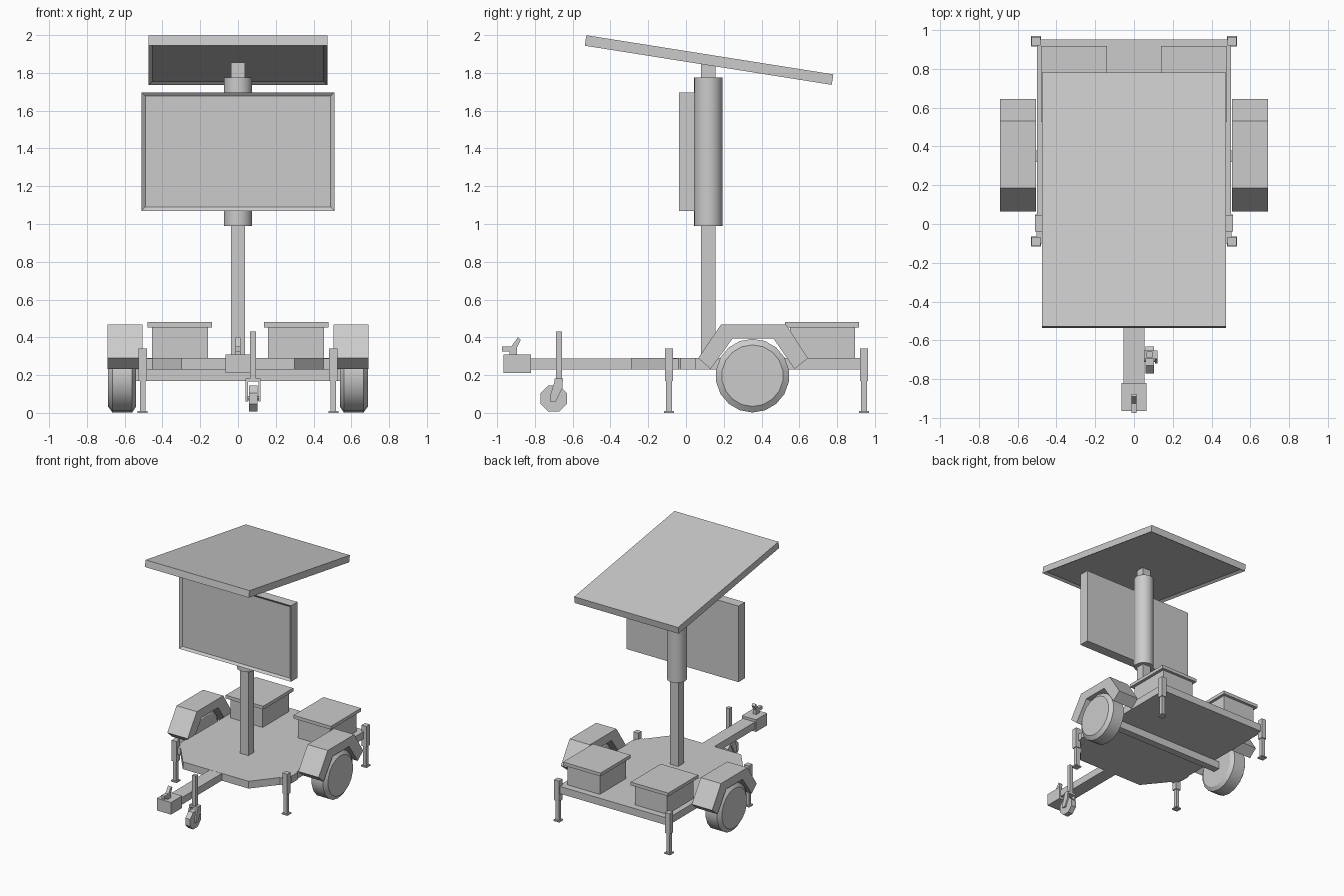
import bpy, bmesh, math
from mathutils import Vector, Matrix

if "Cube" in bpy.data.objects:
    bpy.data.objects.remove(bpy.data.objects["Cube"])


def finish(name, bm):
    bmesh.ops.recalc_face_normals(bm, faces=bm.faces)
    me = bpy.data.meshes.new(name)
    bm.to_mesh(me)
    bm.free()
    ob = bpy.data.objects.new(name, me)
    bpy.context.collection.objects.link(ob)
    return ob


def box_bm(lo, hi):
    bm = bmesh.new()
    lo, hi = Vector(lo), Vector(hi)
    bmesh.ops.create_cube(bm, size=1, matrix=Matrix.Translation((lo + hi) / 2)
                          @ Matrix.Diagonal((*(hi - lo), 1)))
    return bm


def box(name, lo, hi):
    return finish(name, box_bm(lo, hi))


def recess(bm, normal, rim, depth):
    # inset the face pointing along normal and sink it
    bm.normal_update()
    face = max(bm.faces, key=lambda f: f.normal.dot(Vector(normal)))
    bmesh.ops.inset_region(bm, faces=[face], thickness=rim)
    bmesh.ops.translate(bm, verts=face.verts, vec=-depth * Vector(normal))


def extrude(name, pts, vec):
    # closed polygon swept along vec
    bm = bmesh.new()
    face = bm.faces.new([bm.verts.new(p) for p in pts])
    ext = bmesh.ops.extrude_face_region(bm, geom=[face])
    verts = [v for v in ext["geom"] if isinstance(v, bmesh.types.BMVert)]
    bmesh.ops.translate(bm, verts=verts, vec=vec)
    return finish(name, bm)


def side_profile(name, yz, x0, x1):
    return extrude(name, [(x0, y, z) for y, z in yz], (x1 - x0, 0, 0))


def lathe(name, profile, n, centre, axis, phase=0.0):
    # profile of (distance along axis, radius), capped both ends
    bm = bmesh.new()
    rings = []
    for d, r in profile:
        ring = []
        for i in range(n):
            a = 2 * math.pi * (i + phase) / n
            u, v = r * math.cos(a), r * math.sin(a)
            p = (d, u, v) if axis == "x" else (u, v, d)
            ring.append(bm.verts.new(Vector(centre) + Vector(p)))
        rings.append(ring)
    for a, b in zip(rings, rings[1:]):
        for i in range(n):
            j = (i + 1) % n
            bm.faces.new((a[i], a[j], b[j], b[i]))
    bm.faces.new(rings[0])
    bm.faces.new(rings[-1])
    return finish(name, bm)


def smooth(ob, deg=30):
    bpy.ops.object.select_all(action="DESELECT")
    ob.select_set(True)
    bpy.context.view_layer.objects.active = ob
    bpy.ops.object.shade_smooth_by_angle(angle=math.radians(deg))


def mirror(ob):
    m = ob.modifiers.new("mirror_x", "MIRROR")
    m.use_axis[0] = True
    m.use_mirror_merge = False
    return ob


# Deck with chamfered front
half = [(.30, -.29), (.51, -.03), (.51, .05), (.50, .05), (.50, .95)]
outline = half + [(-x, y) for x, y in reversed(half)]
extrude("deck", [(x, y, .23) for x, y in outline], (0, 0, .06))

# Tongue, coupler and coupler handle
box("tongue", (-.055, -.83, .23), (.055, -.2, .289))
box("coupler", (-.065, -.965, .21), (.065, -.82, .31))
side_profile("coupler_handle",
             [(-.935, .30), (-.895, .30), (-.895, .345), (-.875, .385), (-.89, .40),
              (-.925, .352), (-.975, .352), (-.975, .325), (-.935, .325)], -.014, .014)

# Jockey wheel at the tongue's side
JX = .08
box("jockey_tube", (JX - .016, -.688, .18), (JX + .016, -.657, .43))
box("jockey_fork_top", (JX - .04, -.695, .165), (JX + .04, -.652, .183))
for s in (-1, 1):
    side_profile("jockey_fork_arm", [(-.695, .17), (-.655, .17), (-.655, .13),
                                     (-.69, .06), (-.72, .06), (-.72, .09)],
                 JX + s * .028, JX + s * .04)
lathe("jockey_wheel", [(-.022, .075), (.022, .075)], 8, (JX, -.70, .077), "x", .5)
lathe("jockey_axle", [(-.04, .012), (.04, .012)], 8, (JX, -.70, .077), "x")

# Axle and road wheels
box("axle", (-.55, .32, .168), (.55, .38, .23))
wheel = lathe("wheel", [(.54, .165), (.56, .195), (.665, .195), (.688, .163)],
              18, (0, .352, .197), "x", .5)
smooth(wheel)
mirror(wheel)

# Fenders: angular arches over the wheels
arch = [(.065, .29), (.185, .467), (.53, .467), (.645, .29),
        (.575, .232), (.462, .395), (.248, .395), (.13, .232)]
mirror(side_profile("fender", arch, .505, .69))

# Stabiliser legs at the four corners
for label, y in (("front", -.09), ("rear", .942)):
    for part, w, z0, z1 in (("upper", .022, .17, .34), ("lower", .015, .008, .172),
                            ("foot", .026, 0, .01)):
        mirror(box(f"{label}_leg_{part}", (.505 - w, y - w, z0), (.505 + w, y + w, z1)))
mirror(box("front_leg_bracket", (.43, -.10, .231), (.503, .0, .288)))

# Battery boxes with overhanging lids
mirror(box("battery_box", (.16, .55, .285), (.455, .895, .455)))
mirror(box("battery_lid", (.138, .525, .453), (.48, .917, .48)))

# Mast and sleeve
box("mast", (-.038, .08, .285), (.038, .155, 1.855))
smooth(lathe("mast_sleeve", [(.99, .075), (1.775, .075)], 24, (0, .118, 0), "z"))

# Sign with a sunken display
bm = box_bm((-.51, -.038, 1.07), (.51, .045, 1.697))
recess(bm, (0, -1, 0), .027, .015)
finish("sign", bm)

# Tilted solar panel with a hollow underside
bm = box_bm((-.474, -.662, -.028), (.474, .662, .028))
recess(bm, (0, 0, -1), .03, .015)
panel = finish("solar_panel", bm)
panel.location = (0, .122, 1.868)
panel.rotation_euler = (math.radians(-9), 0, 0)
